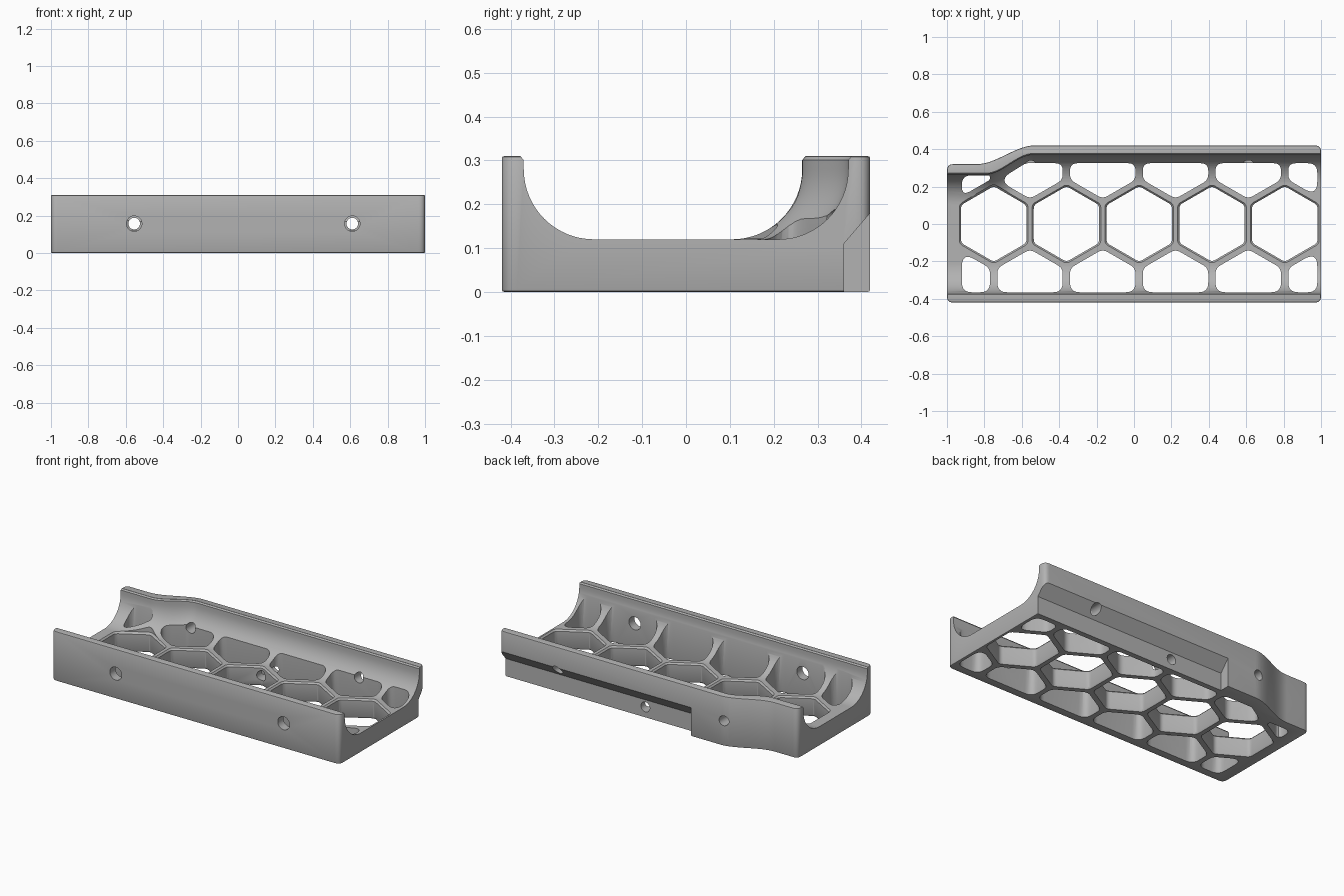
import bpy, bmesh, math
from mathutils import Vector

if "Cube" in bpy.data.objects:
    bpy.data.objects.remove(bpy.data.objects["Cube"], do_unlink=True)

grey = bpy.data.materials.new("plain_grey")
grey.use_nodes = True
color = (0.45, 0.45, 0.45, 1)
grey.diffuse_color = color
grey.node_tree.nodes["Principled BSDF"].inputs["Base Color"].default_value = color

HEIGHT, FLOOR = 0.31, 0.12
PITCH, APOTHEM, ROW = 0.389, 0.175, 0.337


def round_corners(pts, r, steps=6):
    """Replace the sharp corners of a closed 2D outline with curves."""
    out = []
    for i, p in enumerate(pts):
        a, b = pts[i - 1] - p, pts[(i + 1) % len(pts)] - p
        turn = math.pi - a.angle(b)
        if turn < 0.35:
            out.append(p)
            continue
        t = min(1.15 * r * math.tan(turn / 2), 0.45 * min(a.length, b.length))
        for k in range(steps + 1):
            s = k / steps
            out.append(p + a.normalized() * t * (1 - s) ** 2 + b.normalized() * t * s ** 2)
    return out


def clip(pts, normal, d):
    """Keep the part of a convex outline where normal . p <= d."""
    out = []
    for i, q in enumerate(pts):
        p = pts[i - 1]
        dp, dq = normal.dot(p) - d, normal.dot(q) - d
        if dp * dq < 0:
            out.append(p.lerp(q, dp / (dp - dq)))
        if dq <= 0:
            out.append(q)
    return out


def loft(bm, rings):
    """Closed solid through a list of matching rings."""
    loops = [[bm.verts.new(p) for p in ring] for ring in rings]
    n = len(loops[0])
    for lo, hi in zip(loops, loops[1:]):
        for i in range(n):
            j = (i + 1) % n
            bm.faces.new((lo[i], lo[j], hi[j], hi[i]))
    bm.faces.new(loops[0][::-1])
    bm.faces.new(loops[-1])


def make_object(name, bm):
    bmesh.ops.recalc_face_normals(bm, faces=bm.faces[:])
    mesh = bpy.data.meshes.new(name)
    bm.to_mesh(mesh)
    bm.free()
    ob = bpy.data.objects.new(name, mesh)
    bpy.context.collection.objects.link(ob)
    return ob


def ease(x, x0, x1):
    t = min(max((x - x0) / (x1 - x0), 0), 1)
    return t * t * (3 - 2 * t)


# Body block, with the back edge stepping in along an S curve
outline = [Vector(p) for p in ((-1, -0.42), (1, -0.42), (1, 0.42))]
for k in range(17):
    x = -0.53 - 0.31 * k / 16
    outline.append(Vector((x, 0.32 + 0.1 * ease(x, -0.84, -0.53))))
outline.append(Vector((-1, 0.32)))
outline = round_corners(outline, 0.03)
bm = bmesh.new()
loft(bm, [[(p.x, p.y, z) for p in outline] for z in (0, HEIGHT)])
bmesh.ops.recalc_face_normals(bm, faces=bm.faces[:])
rims = [e for e in bm.edges if abs(e.verts[0].co.z - e.verts[1].co.z) < 1e-6]
bmesh.ops.bevel(bm, geom=rims, offset=0.006, segments=2, profile=0.5, affect='EDGES')
body = make_object("honeycomb_tray", bm)

# Trough with rounded sides, its back wall following the S curve
R, WALL = 0.16, 0.37
half = [(WALL + 0.007, 0.4), (WALL + 0.007, HEIGHT - 0.001), (WALL, HEIGHT - 0.009)]
for k in range(17):
    a = math.pi / 2 * k / 16
    half.append((WALL - R + R * math.cos(a), FLOOR + R - R * math.sin(a)))
profile = half + [(-y, z) for y, z in reversed(half)]
bm = bmesh.new()
rings = []
for x in [-1.1] + [-0.79 + 0.25 * k / 16 for k in range(17)] + [1.1]:
    shift = 0.105 * (ease(x, -0.79, -0.54) - 1)
    rings.append([(x, y + (shift if y > 0 else 0), z) for y, z in profile])
loft(bm, rings)
trough = make_object("trough_cutter", bm)

# Undercut along the lower back edge
undercut = [(0.36, -0.1), (0.36, 0.11), (0.48, 0.25), (0.6, 0.25), (0.6, -0.1)]
bm = bmesh.new()
loft(bm, [[(x, y, z) for y, z in undercut] for x in (-0.33, 1.1)])
recess = make_object("undercut_cutter", bm)


# Honeycomb openings, trimmed to the frame
def hexagon(cx, cy):
    r = APOTHEM / math.cos(math.pi / 6)
    angles = [math.radians(30 + 60 * k) for k in range(6)]
    return [Vector((cx + r * math.cos(a), cy + r * math.sin(a))) for a in angles]


def cell(bm, pts, levels):
    mid = sum(pts, Vector((0, 0))) / len(pts)
    loft(bm, [[(*(mid + (p - mid) * s), z) for p in pts] for z, s in levels])


FLARE = 1.06
bm = bmesh.new()
for i in range(5):
    pts = round_corners(hexagon(-0.75 + PITCH * i, 0), 0.03)
    cell(bm, pts, [(-0.01, FLARE), (0.01, 1), (FLOOR - 0.01, 1), (FLOOR + 0.002, FLARE), (0.4, FLARE)])
for i in range(6):
    for side in (-1, 1):
        cx = -0.945 + PITCH * i
        pts = hexagon(cx, side * ROW)
        pts = clip(pts, Vector((-1, 0)), 0.92)
        pts = clip(pts, Vector((1, 0)), 0.98)
        if side < 0:
            pts = clip(pts, Vector((0, -1)), 0.365)
        else:
            pts = clip(pts, Vector((0, 1)), 0.26 if i == 0 else 0.325)
            if i == 1:
                pts = clip(pts, Vector((-0.105, 0.17)), 0.116)
        pts = round_corners(pts, 0.045)
        cell(bm, pts, [(-0.01, 1.04), (0.01, 1), (0.4, 1)])
cells = make_object("cell_cutter", bm)


# Screw holes in the front and back walls
def bore(bm, x, z, r, y0, y1):
    ring = [(r * math.cos(k * math.pi / 16), r * math.sin(k * math.pi / 16)) for k in range(32)]
    loft(bm, [[(x + u, y, z + v) for u, v in ring] for y in (y0, y1)])


bm = bmesh.new()
for x in (-0.555, 0.611):
    bore(bm, x, 0.157, 0.041, -0.5, -0.3)
    bore(bm, x, 0.157, 0.031, 0.26, 0.5)
bore(bm, 0.03, 0.065, 0.031, 0.15, 0.5)
holes = make_object("screw_hole_cutter", bm)

# Carve the body and drop the cutters
cutters = [trough, recess, cells, holes]
for c in cutters:
    c.hide_render = True
    mod = body.modifiers.new(c.name, 'BOOLEAN')
    mod.operation = 'DIFFERENCE'
    mod.solver = 'EXACT'
    mod.object = c
bpy.context.view_layer.update()
deps = bpy.context.evaluated_depsgraph_get()
carved = bpy.data.meshes.new_from_object(body.evaluated_get(deps))
body.modifiers.clear()
body.data = carved
for c in cutters:
    bpy.data.objects.remove(c, do_unlink=True)

carved.materials.clear()
carved.materials.append(grey)
for f in carved.polygons:
    f.material_index = 0
bpy.ops.object.select_all(action='DESELECT')
body.select_set(True)
bpy.context.view_layer.objects.active = body
bpy.ops.object.shade_smooth_by_angle(angle=math.radians(30))
